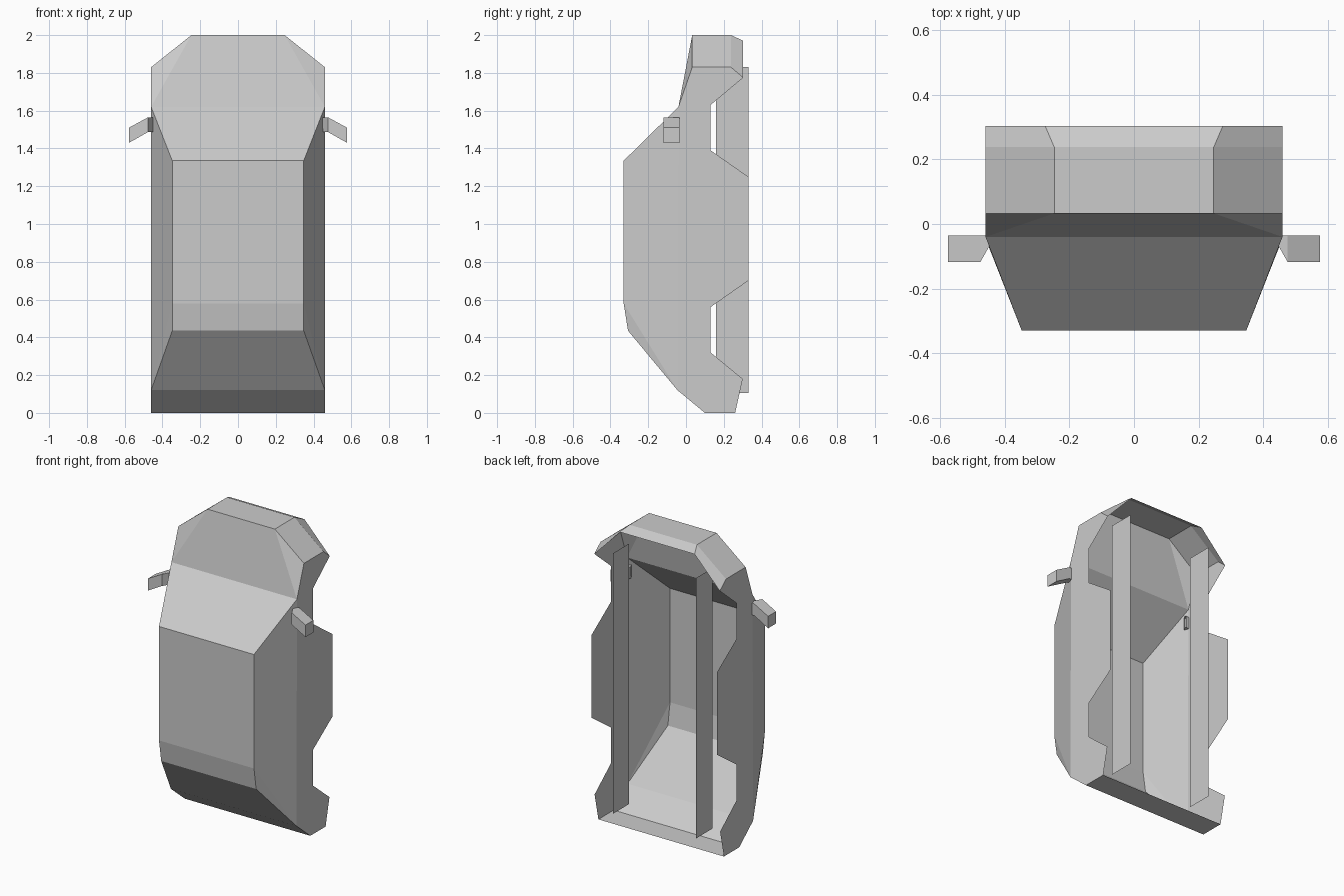
import bpy

if "Cube" in bpy.data.objects:
    bpy.data.objects.remove(bpy.data.objects["Cube"])


def make_object(name, faces):
    """Turn a list of polygons (tuples of points) into one welded flat-shaded mesh."""
    verts, index, polys = [], {}, []
    for face in faces:
        poly = []
        for p in face:
            if p not in index:
                index[p] = len(verts)
                verts.append(p)
            poly.append(index[p])
        polys.append(poly)
    mesh = bpy.data.meshes.new(name)
    mesh.from_pydata(verts, [], polys)
    mesh.update()
    obj = bpy.data.objects.new(name, mesh)
    bpy.context.collection.objects.link(obj)
    return obj


def flip(p):
    return (-p[0], p[1], p[2])


def both_sides(faces):
    """Add the mirrored copy of each right-hand face."""
    return faces + [tuple(flip(p) for p in reversed(f)) for f in faces]


W = 0.46    # body half width
R = 0.348   # roof half width

# Right-hand edge of the centre strip, from nose lip over the roof to the tail
lip, nose, hood = (0.275, 0.303, 1.97), (0.247, 0.238, 2.0), (0.247, 0.033, 2.0)
cowl, roof_front = (W, -0.04, 1.62), (R, -0.33, 1.335)
roof_rear, glass_top = (R, -0.33, 0.58), (R, -0.307, 0.435)
boot, tail, tail_lip = (W, -0.045, 0.12), (W, 0.10, 0.0), (W, 0.26, 0.0)
spine = [lip, nose, hood, cowl, roof_front, roof_rear, glass_top, boot, tail, tail_lip]
strip = [(a, flip(a), flip(b), b) for a, b in zip(spine, spine[1:])]

# Nose corners
c_hood, c_nose, c_lip = (W, 0.033, 1.83), (W, 0.238, 1.83), (W, 0.303, 1.775)
sides = [(hood, c_hood, cowl),
         (hood, nose, c_nose, c_hood),
         (nose, lip, c_lip, c_nose)]

# Side windows
sides += [(cowl, roof_front, roof_rear, boot), (roof_rear, glass_top, boot)]

# Lower side panel with both wheel cut-outs
sill = [(0.30, 0.18), (0.13, 0.32), (0.13, 0.56), (0.33, 0.70),
        (0.33, 1.25), (0.13, 1.39), (0.13, 1.63)]
panel = [boot, tail, tail_lip] + [(W, y, z) for y, z in sill]
sides.append(tuple(panel + [c_lip, c_nose, c_hood, cowl]))

make_object("body_shell", strip + both_sides(sides))

# Thin lengthwise runners under the body
for side, s in (("left", -1), ("right", 1)):
    x = 0.305 * s
    make_object(side + "_runner", [((x, 0.16, 0.105), (x, 0.33, 0.105),
                                    (x, 0.33, 1.83), (x, 0.16, 1.83))])

# Door mirrors: tapered arm bent into a drooping box
sections = [(0.435, -0.045, 1.487, 1.565), (0.476, -0.118, 1.487, 1.565),
            (0.577, -0.118, 1.43, 1.51)]
rings = [[(x, y, lo), (x, -0.035, lo), (x, -0.035, hi), (x, y, hi)]
         for x, y, lo, hi in sections]
mirror = [(a[i], a[(i + 1) % 4], b[(i + 1) % 4], b[i])
          for a, b in zip(rings, rings[1:]) for i in range(4)]
mirror.append(tuple(rings[-1]))
make_object("right_mirror", mirror)
make_object("left_mirror", [tuple(flip(p) for p in reversed(f)) for f in mirror])
